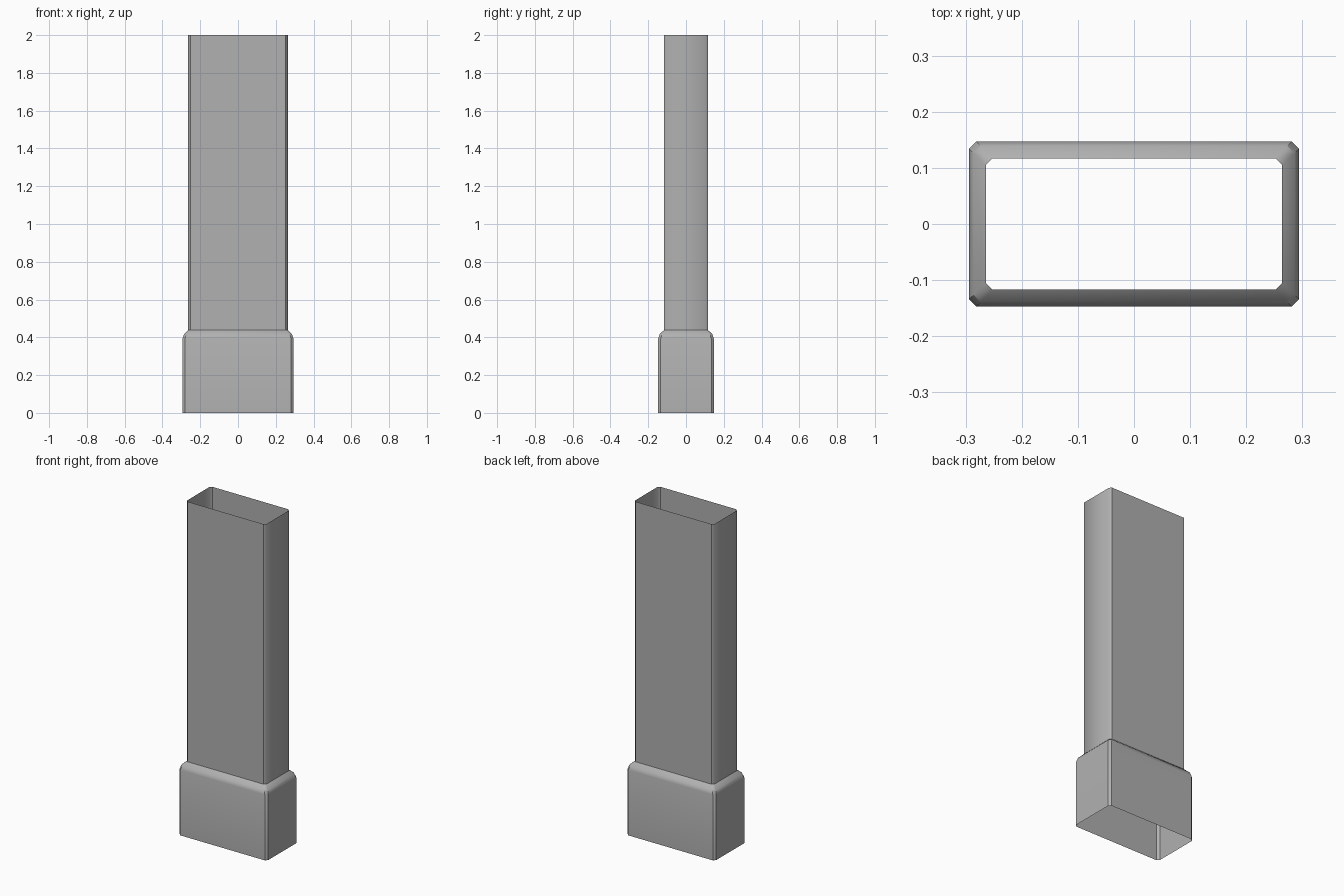
import bpy, bmesh, math

if "Cube" in bpy.data.objects:
    bpy.data.objects.remove(bpy.data.objects["Cube"])

grey = bpy.data.materials.new("dark_grey")
grey.diffuse_color = (0.44, 0.44, 0.44, 1)
grey.use_nodes = True
grey.node_tree.nodes["Principled BSDF"].inputs["Base Color"].default_value = grey.diffuse_color


def octagon(hx, hy, c):
    """Rectangle outline with chamfered corners."""
    return [(hx, -hy + c), (hx, hy - c), (hx - c, hy), (-hx + c, hy),
            (-hx, hy - c), (-hx, -hy + c), (-hx + c, -hy), (hx - c, -hy)]


def open_sleeve(name, rings, angle):
    """Loft open-ended thin walls through (half x, half y, chamfer, z) rings."""
    bm = bmesh.new()
    loops = [[bm.verts.new((x, y, z)) for x, y in octagon(hx, hy, c)]
             for hx, hy, c, z in rings]
    for lo, hi in zip(loops, loops[1:]):
        for i in range(8):
            j = (i + 1) % 8
            bm.faces.new((lo[i], lo[j], hi[j], hi[i]))
    mesh = bpy.data.meshes.new(name)
    bm.to_mesh(mesh)
    bm.free()
    mesh.materials.append(grey)
    obj = bpy.data.objects.new(name, mesh)
    bpy.context.collection.objects.link(obj)
    bpy.ops.object.select_all(action='DESELECT')
    obj.select_set(True)
    bpy.context.view_layer.objects.active = obj
    bpy.ops.object.shade_smooth_by_angle(angle=math.radians(angle))
    return obj


# Wide base socket with a rounded shoulder closing onto the duct
open_sleeve("base_socket", [
    (0.294, 0.147, 0.013, 0.0),
    (0.294, 0.147, 0.013, 0.393),
    (0.286, 0.139, 0.013, 0.417),
    (0.264, 0.117, 0.012, 0.438),
], 30)

# Tall rectangular duct, open at the top
duct = open_sleeve("upper_duct", [
    (0.264, 0.117, 0.012, 0.438),
    (0.264, 0.117, 0.012, 2.0),
], 50)

# Broad faces stay crisp; narrow sides blend into their corner chamfers
verts = duct.data.vertices
for e in duct.data.edges:
    if all(abs(verts[v].co.y) > 0.116 for v in e.vertices):
        e.use_edge_sharp = True
